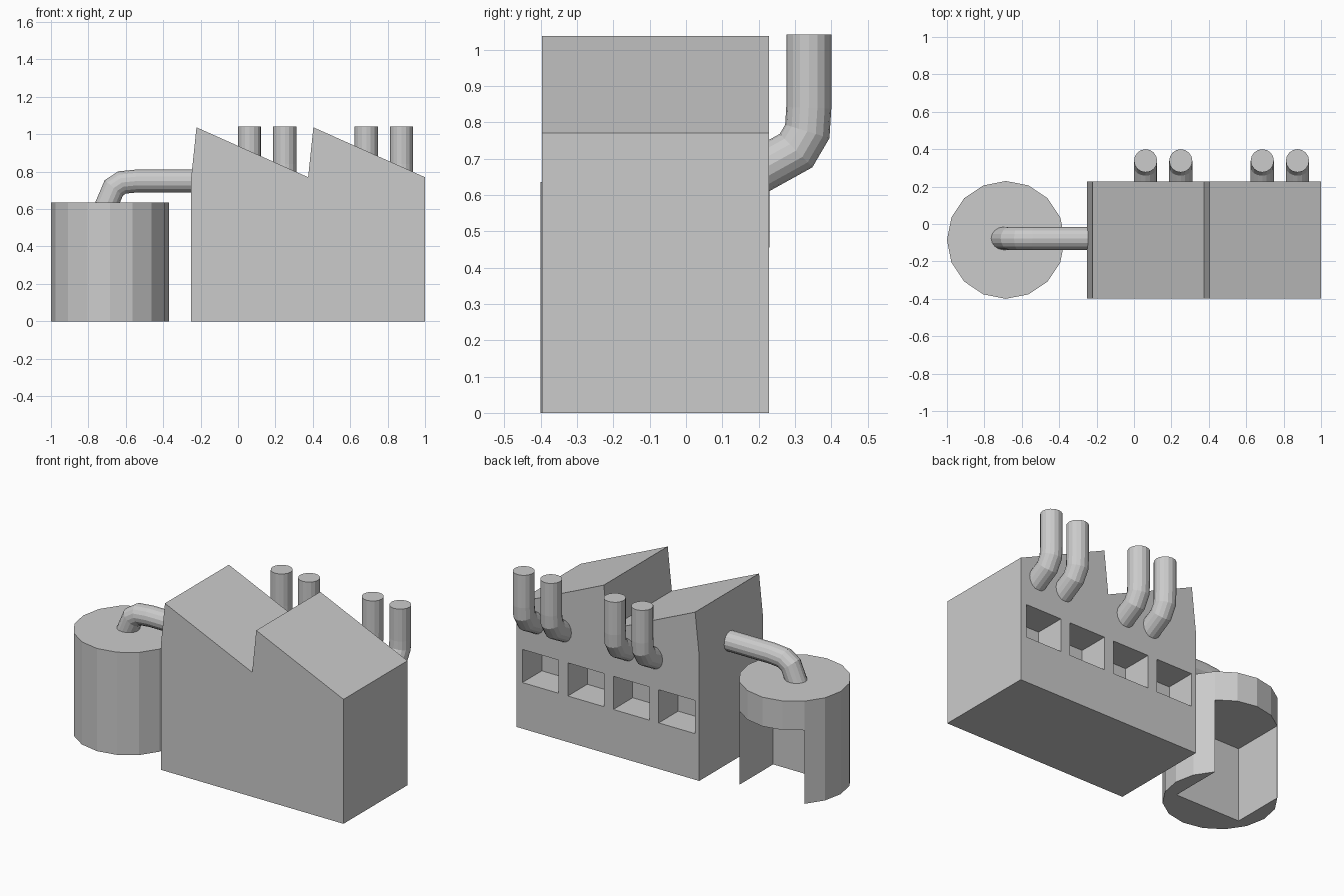
import bpy, bmesh
from math import pi
from mathutils import Vector, Matrix

if "Cube" in bpy.data.objects:
    bpy.data.objects.remove(bpy.data.objects["Cube"])


def make_object(name, bm):
    bmesh.ops.recalc_face_normals(bm, faces=bm.faces[:])
    mesh = bpy.data.meshes.new(name)
    bm.to_mesh(mesh)
    bm.free()
    obj = bpy.data.objects.new(name, mesh)
    bpy.context.collection.objects.link(obj)
    return obj


def carve(target, lo, hi):
    """Cut an axis-aligned box out of the target and discard the cutter."""
    lo, hi = Vector(lo), Vector(hi)
    bm = bmesh.new()
    bmesh.ops.create_cube(bm, size=1, matrix=Matrix.LocRotScale((lo + hi) / 2, None, hi - lo))
    cutter = make_object("cutter", bm)
    cutter.hide_render = True
    mod = target.modifiers.new("cut", 'BOOLEAN')
    mod.operation, mod.solver, mod.object = 'DIFFERENCE', 'EXACT', cutter
    bpy.context.view_layer.objects.active = target
    bpy.ops.object.modifier_apply(modifier=mod.name)
    bpy.data.objects.remove(cutter)


def tube(name, path, side, radius, sides=16):
    """Capped tube with mitred rings along a planar path; side is the plane normal."""
    pts, side = [Vector(p) for p in path], Vector(side)
    bm = bmesh.new()
    rings = []
    for i, p in enumerate(pts):
        d_in = (p - pts[max(i - 1, 0)]).normalized()
        d_out = (pts[min(i + 1, len(pts) - 1)] - p).normalized()
        tangent = (d_in + d_out).normalized()
        miter = tangent.dot(d_out if i == 0 else d_in)
        across = tangent.cross(side) * (radius / miter)
        ring = []
        for k in range(sides):
            spin = Matrix.Rotation(2 * pi * k / sides, 2) @ Vector((1, 0))
            ring.append(bm.verts.new(p + side * radius * spin.x + across * spin.y))
        rings.append(ring)
    for a, b in zip(rings, rings[1:]):
        for k in range(sides):
            n = (k + 1) % sides
            bm.faces.new((a[k], a[n], b[n], b[k]))
    bm.faces.new(rings[0])
    bm.faces.new(rings[-1])
    return make_object(name, bm)


# Main hall with sawtooth roof, extruded from its front profile
FRONT, BACK = -0.397, 0.228
profile = [(-0.25, 0), (1, 0), (1, 0.77), (0.403, 1.037), (0.375, 0.77),
           (-0.222, 1.037), (-0.25, 0.77)]
bm = bmesh.new()
face = bm.faces.new([bm.verts.new((x, FRONT, z)) for x, z in profile])
ext = bmesh.ops.extrude_face_region(bm, geom=[face])
bmesh.ops.translate(bm, vec=(0, BACK - FRONT, 0),
                    verts=[v for v in ext["geom"] if isinstance(v, bmesh.types.BMVert)])
hall = make_object("factory_hall", bm)

# Four recessed windows in the back wall
for i in range(4):
    x = -0.22 + 0.311 * i
    carve(hall, (x, BACK - 0.19, 0.285), (x + 0.247, BACK + 0.1, 0.49))

# Round tank with a tall doorway at the back
TX, TY = -0.685, -0.085
bm = bmesh.new()
bmesh.ops.create_cone(bm, cap_ends=True, segments=16, radius1=0.315, radius2=0.315,
                      depth=0.635, matrix=Matrix.Translation((TX, TY, 0.3175)))
tank = make_object("storage_tank", bm)
carve(tank, (TX - 0.2215, TY - 0.105, -0.1), (TX + 0.2215, TY + 0.5, 0.455))

# Pipe joining tank and hall
tube("connecting_pipe", [(x, TY + 0.008, z) for x, z in
     [(-0.708, 0.61), (-0.664, 0.713), (-0.62, 0.742), (-0.54, 0.75), (-0.24, 0.75)]],
     (0, 1, 0), 0.061)

# Bent chimneys rising from the back wall
for i, x in enumerate((0.062, 0.25, 0.686, 0.874)):
    tube(f"chimney_{i + 1}", [(x, y, z) for y, z in
         [(0.2, 0.665), (0.303, 0.722), (0.334, 0.775), (0.338, 0.84), (0.338, 1.042)]],
         (1, 0, 0), 0.062)
